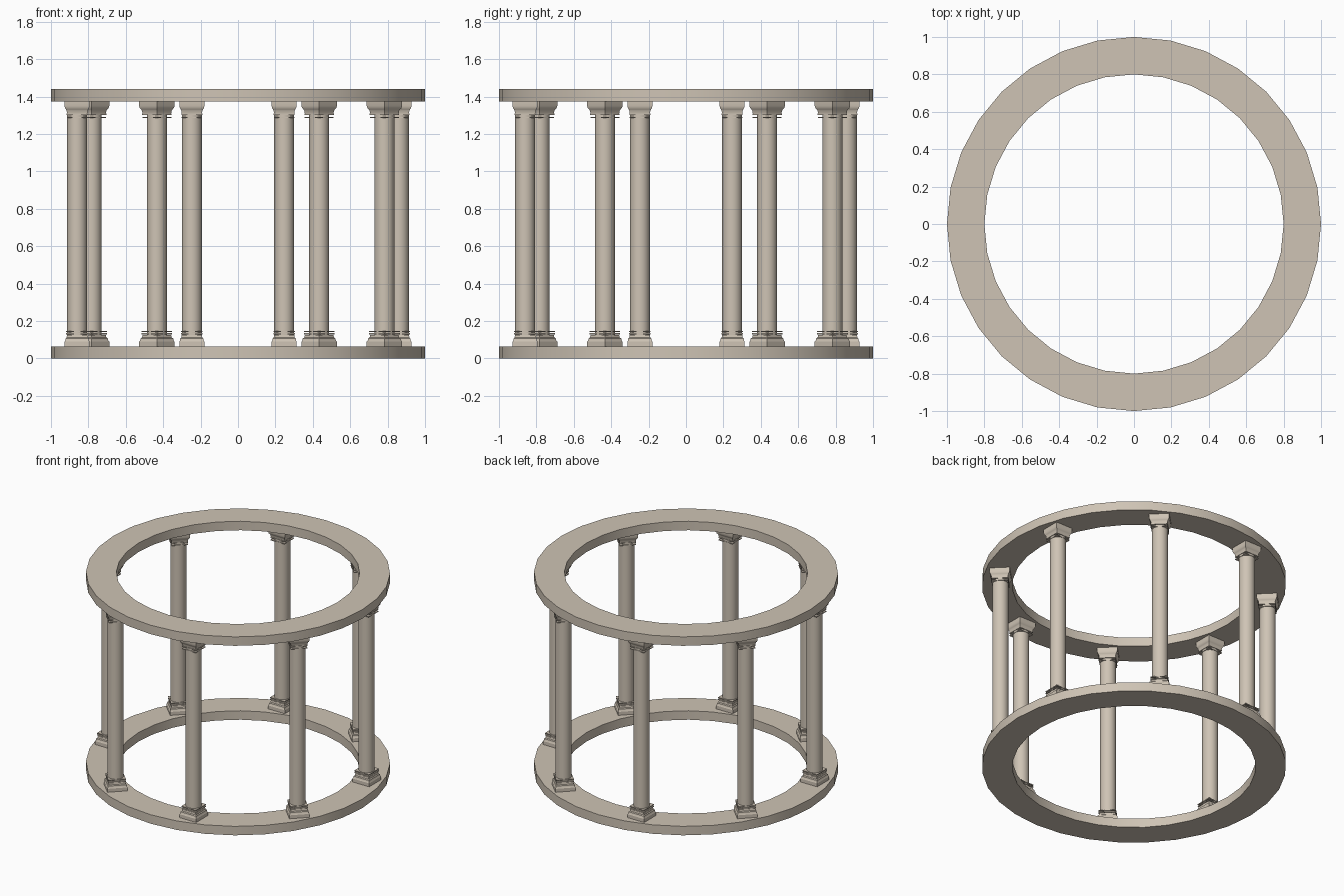
import bpy, bmesh
from math import cos, sin, pi, radians

cube = bpy.data.objects.get("Cube")
if cube:
    bpy.data.objects.remove(cube, do_unlink=True)

stone = bpy.data.materials.new("beige_stone")
stone.use_nodes = True
colour = (0.62, 0.55, 0.46, 1)
stone.diffuse_color = colour
stone.node_tree.nodes["Principled BSDF"].inputs["Base Color"].default_value = colour


def finish(name, bm):
    bmesh.ops.recalc_face_normals(bm, faces=bm.faces)
    mesh = bpy.data.meshes.new(name)
    bm.to_mesh(mesh)
    bm.free()
    mesh.materials.append(stone)
    obj = bpy.data.objects.new(name, mesh)
    bpy.context.collection.objects.link(obj)
    bpy.ops.object.select_all(action="DESELECT")
    obj.select_set(True)
    bpy.context.view_layer.objects.active = obj
    bpy.ops.object.shade_smooth_by_angle(angle=radians(25))
    return obj


def loft(bm, profile, sides, turn=0.0, closed=False):
    """Stack regular polygons of (radius, height); cap the ends or close the loop."""
    rows = [[bm.verts.new((r * cos(turn + 2 * pi * i / sides),
                           r * sin(turn + 2 * pi * i / sides), z))
             for i in range(sides)] for r, z in profile]
    pairs = list(zip(rows, rows[1:]))
    if closed:
        pairs.append((rows[-1], rows[0]))
    else:
        bm.faces.new(rows[0])
        bm.faces.new(rows[-1])
    for a, b in pairs:
        for i in range(sides):
            j = (i + 1) % sides
            bm.faces.new((a[i], a[j], b[j], b[i]))


def square_loft(bm, profile):
    loft(bm, [(half * 2 ** 0.5, z) for half, z in profile], 4, pi / 4)


# Floor ring and top ring
for name, z0, z1 in (("floor_ring", 0, 0.065), ("top_ring", 1.375, 1.44)):
    bm = bmesh.new()
    loft(bm, [(1, z0), (1, z1), (0.8, z1), (0.8, z0)], 32, closed=True)
    finish(name, bm)

# One column: shaft, stepped square base and capital, thin square collars
bm = bmesh.new()
loft(bm, [(0.053, 0.11), (0.053, 1.32)], 32)
square_loft(bm, [(0.067, 0.065), (0.067, 0.09), (0.063, 0.097),
                 (0.062, 0.107), (0.056, 0.112), (0.054, 0.125)])
square_loft(bm, [(0.054, 1.31), (0.056, 1.325), (0.06, 1.333),
                 (0.064, 1.338), (0.067, 1.35), (0.067, 1.375)])
for z, half in ((0.129, 0.058), (0.142, 0.058), (1.286, 0.055), (1.303, 0.056)):
    square_loft(bm, [(half, z), (half, z + 0.006)])
column = finish("column_1", bm)

# Eight columns around the ring, each turned an eighth further
for k in range(8):
    obj = column
    if k:
        obj = column.copy()
        obj.name = f"column_{k + 1}"
        bpy.context.collection.objects.link(obj)
    angle = radians(16 + 45 * k)
    obj.location = (0.895 * cos(angle), 0.895 * sin(angle), 0)
    obj.rotation_euler.z = radians(45 * k)
